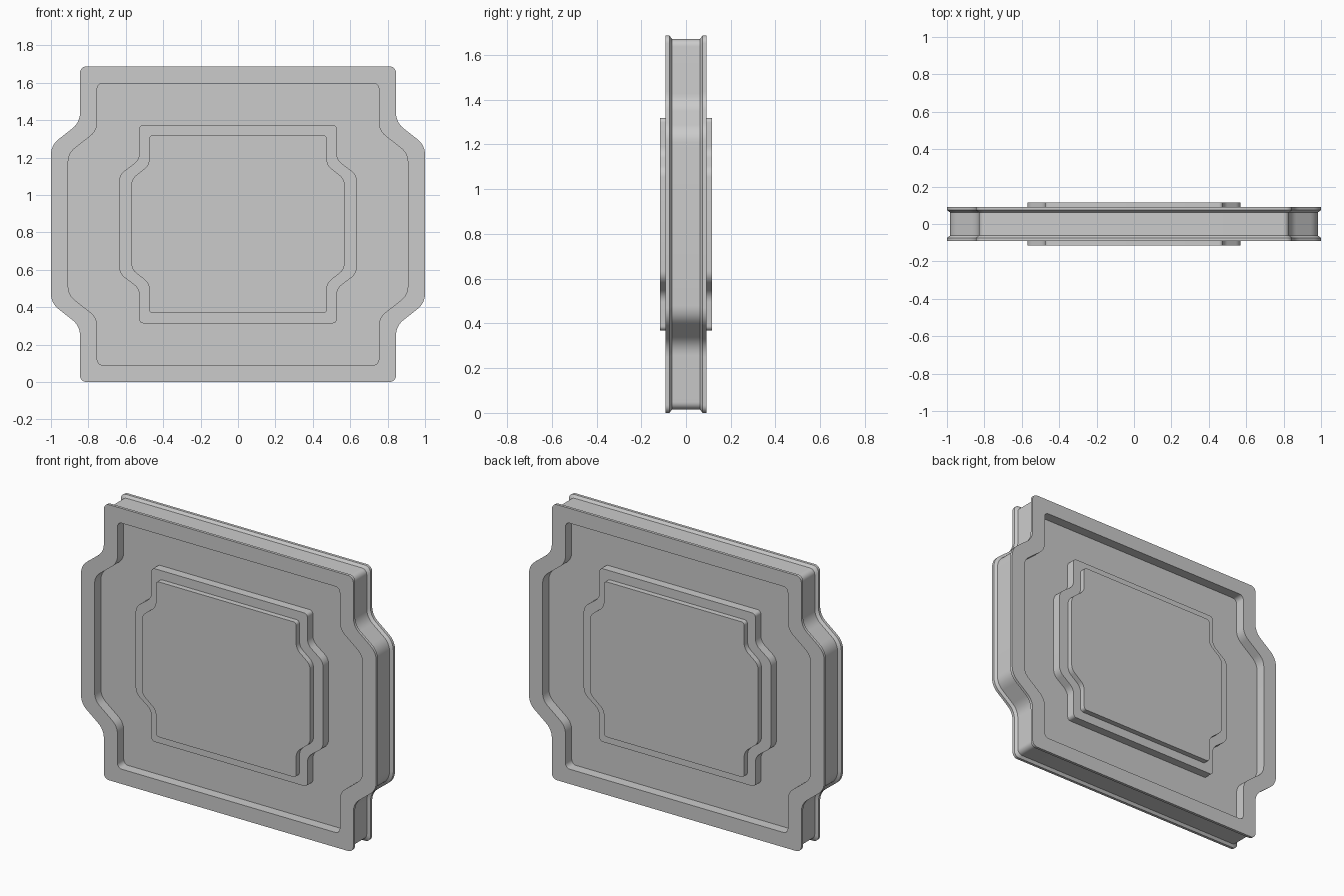
import bpy
from mathutils import Vector

if "Cube" in bpy.data.objects:
    bpy.data.objects.remove(bpy.data.objects["Cube"])

MID_Z = 0.8435   # height of the symmetry centre
SEG = 6          # segments per rounded corner


def outline(xn, zt, zn, xw, zw, r_corner, r_bend):
    """Notched plaque outline, counter-clockwise from the front, with rounded corners."""
    quarter = [(xw, zw, r_bend), (xn, zn, r_bend), (xn, zt, r_corner)]
    half = quarter + [(-x, z, r) for x, z, r in reversed(quarter)]
    pts = half + [(-x, -z, r) for x, z, r in half]
    out = []
    for i, (x, z, r) in enumerate(pts):
        p = Vector((x, z))
        a = p + (Vector(pts[i - 1][:2]) - p).normalized() * r
        b = p + (Vector(pts[(i + 1) % len(pts)][:2]) - p).normalized() * r
        for k in range(SEG + 1):
            t = k / SEG
            # rational quadratic blend, close to a circular fillet
            w = 0.75 if r == r_corner else 0.93
            u, v, s = (1 - t) ** 2, 2 * w * t * (1 - t), t * t
            out.append((a * u + p * v + b * s) / (u + v + s))
    return out


def loft(name, rings, cap=False):
    """Skin rings of (outline, y) from the inside out; mirror front to back."""
    n = len(rings[0][0])
    verts = [(p.x, y, p.y + MID_Z) for loop, y in rings for p in loop]
    faces = [(j * n + i, (j + 1) * n + i, (j + 1) * n + (i + 1) % n, j * n + (i + 1) % n)
             for j in range(len(rings) - 1) for i in range(n)]
    if cap:
        faces.append(tuple(range(n)))
    mesh = bpy.data.meshes.new(name)
    mesh.from_pydata(verts, [], faces)
    obj = bpy.data.objects.new(name, mesh)
    bpy.context.collection.objects.link(obj)
    mod = obj.modifiers.new("front_back", 'MIRROR')
    mod.use_axis = (False, True, False)
    bpy.ops.object.select_all(action='DESELECT')
    obj.select_set(True)
    bpy.context.view_layer.objects.active = obj
    bpy.ops.object.shade_smooth_by_angle(angle=0.52)
    return obj


# Outlines from the rim inwards
rim = outline(0.845, 0.8435, 0.544, 1.0, 0.422, 0.035, 0.05)
groove = outline(0.829, 0.8275, 0.536, 0.984, 0.414, 0.033, 0.05)
recess = outline(0.753, 0.753, 0.500, 0.908, 0.378, 0.03, 0.045)
step = outline(0.528, 0.530, 0.344, 0.635, 0.264, 0.022, 0.035)
panel = outline(0.475, 0.475, 0.316, 0.570, 0.241, 0.02, 0.032)

# Frame with raised flanges and a groove round the edge
loft("frame", [(recess, -0.03), (recess, -0.091), (rim, -0.091),
               (rim, -0.074), (groove, -0.062), (groove, 0.0)])

# Recessed floor
loft("recessed_floor", [(step, -0.03), (recess, -0.03)])

# Stepped centre panel
loft("stepped_panel", [(panel, -0.116), (panel, -0.083), (step, -0.083),
                       (step, -0.03)], cap=True)
